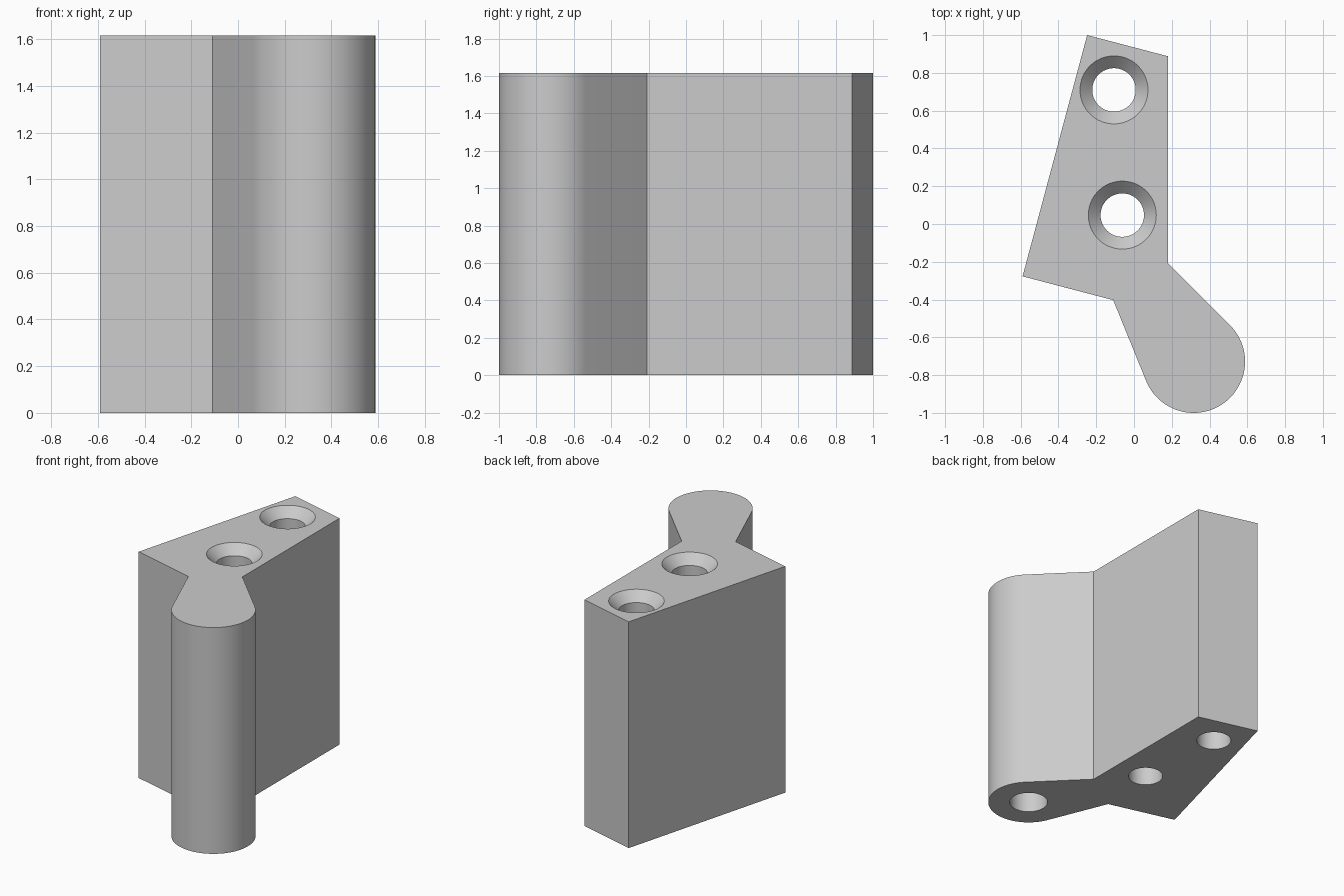
import bpy, bmesh, math
from mathutils import Vector

cube = bpy.data.objects.get("Cube")
if cube:
    bpy.data.objects.remove(cube, do_unlink=True)

HEIGHT = 1.615
BARREL = Vector((0.316, -0.728))   # centre of the round knuckle
BARREL_R = 0.272

grey = bpy.data.materials.new("plain grey")
grey.use_nodes = True
colour = (0.6, 0.6, 0.6, 1)
grey.diffuse_color = colour
grey.node_tree.nodes["Principled BSDF"].inputs["Base Color"].default_value = colour


def make_object(name, bm):
    bmesh.ops.recalc_face_normals(bm, faces=bm.faces[:])
    mesh = bpy.data.meshes.new(name)
    bm.to_mesh(mesh)
    bm.free()
    mesh.materials.append(grey)
    obj = bpy.data.objects.new(name, mesh)
    bpy.context.collection.objects.link(obj)
    return obj


def extrude_profile(name, points, height):
    bm = bmesh.new()
    face = bm.faces.new([bm.verts.new((x, y, 0)) for x, y in points])
    top = bmesh.ops.extrude_face_region(bm, geom=[face])["geom"]
    verts = [g for g in top if isinstance(g, bmesh.types.BMVert)]
    bmesh.ops.translate(bm, verts=verts, vec=(0, 0, height))
    return make_object(name, bm)


def lathe(name, centre, profile, sides=64):
    """Closed solid turned around a vertical axis from (radius, z) pairs."""
    bm = bmesh.new()
    rings = []
    for r, z in profile:
        angles = [math.tau * i / sides for i in range(sides)]
        rings.append([bm.verts.new((centre[0] + r * math.cos(a),
                                    centre[1] + r * math.sin(a), z)) for a in angles])
    for low, high in zip(rings, rings[1:]):
        for i in range(sides):
            j = (i + 1) % sides
            bm.faces.new((low[i], low[j], high[j], high[i]))
    bm.faces.new(rings[0])
    bm.faces.new(rings[-1])
    return make_object(name, bm)


# Leaf outline running into the round knuckle along tangent lines
neck_right, neck_left = Vector((0.18, -0.208)), Vector((-0.11, -0.403))


def tangent_angle(point, side):
    d = point - BARREL
    return math.atan2(d.y, d.x) + side * math.acos(BARREL_R / d.length)


start = tangent_angle(neck_right, -1)
end = tangent_angle(neck_left, 1) - math.tau
steps = 48
arc = []
for i in range(steps + 1):
    a = start + (end - start) * i / steps
    arc.append(BARREL + BARREL_R * Vector((math.cos(a), math.sin(a))))
outline = [(-0.248, 1), (0.18, 0.888), neck_right, *arc, neck_left, (-0.59, -0.277)]
body = extrude_profile("hinge_body", outline, HEIGHT)

# Countersunk screw holes and the blind pin hole under the knuckle
R, SINK, OVER = 0.115, 0.18, 0.02
screw = [(R, -OVER), (R, HEIGHT - (SINK - R)), (SINK, HEIGHT), (SINK, HEIGHT + OVER)]
cutters = [lathe("screw_hole_back", (-0.106, 0.71), screw),
           lathe("screw_hole_front", (-0.062, 0.047), screw),
           lathe("pin_hole", BARREL, [(0.127, -OVER), (0.127, 1.0)])]

bpy.ops.object.select_all(action="DESELECT")
bpy.context.view_layer.objects.active = body
body.select_set(True)
for cutter in cutters:
    cutter.hide_render = True
    cut = body.modifiers.new(cutter.name, "BOOLEAN")
    cut.operation, cut.solver, cut.object = "DIFFERENCE", "EXACT", cutter
    bpy.ops.object.modifier_apply(modifier=cut.name)
    bpy.data.objects.remove(cutter, do_unlink=True)

bpy.ops.object.shade_smooth_by_angle(angle=math.radians(20))
